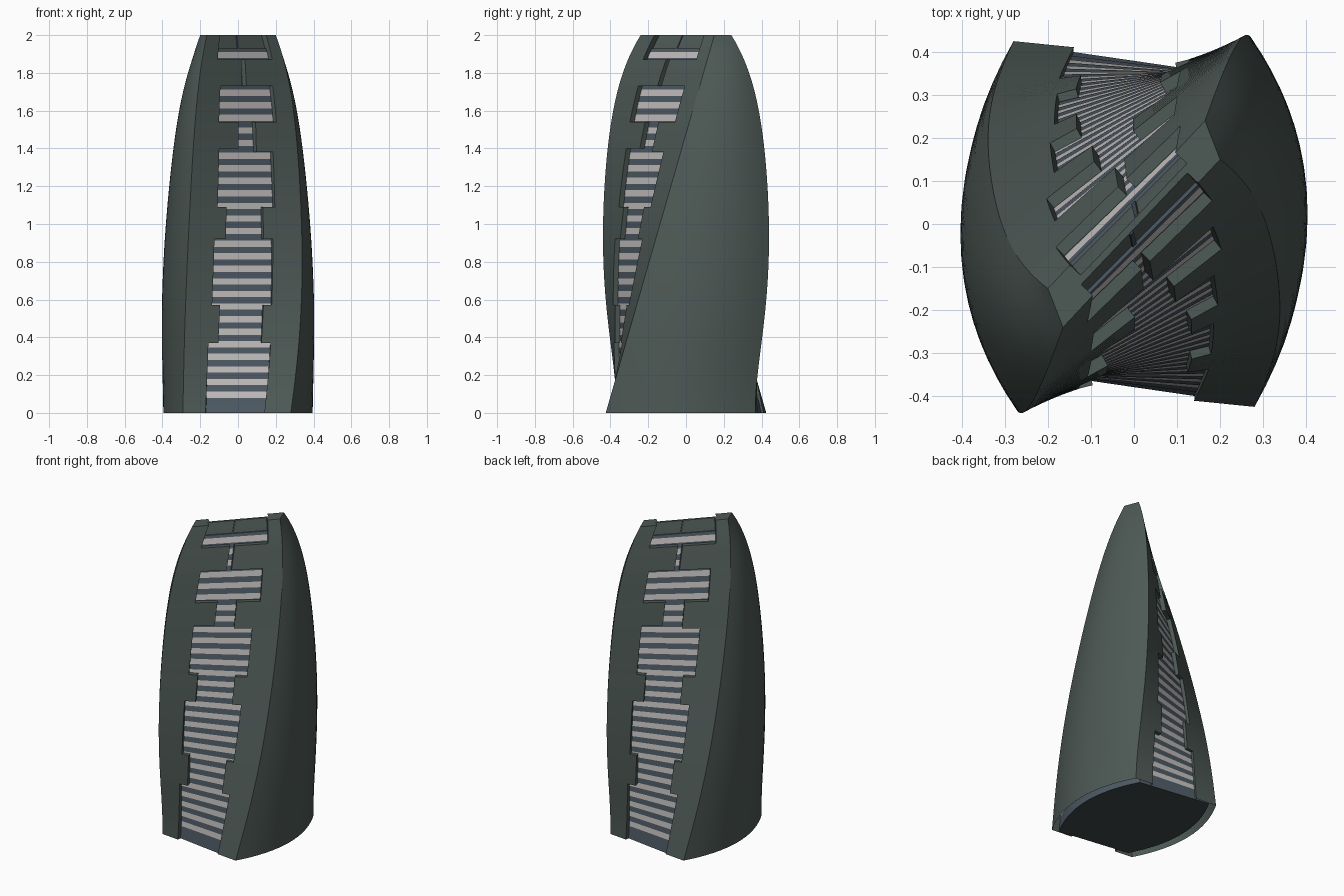
import bpy, bmesh
from mathutils import Vector

if "Cube" in bpy.data.objects:
    bpy.data.objects.remove(bpy.data.objects["Cube"])

H = 2.0
LV = [0, .5, 1, 1.5, 1.8, 2]                        # heights of the control points
BX = [-.292, -.28, -.259, -.23, -.2, -.165]         # front left corner line
BY = [-.367, -.415, -.439, -.402, -.334, -.24]
AX = [.28, .331, .336, .305, .259, .2]              # front right corner line


def material(name, rgb):
    m = bpy.data.materials.new(name)
    m.diffuse_color = (*rgb, 1)
    m.use_nodes = True
    m.node_tree.nodes["Principled BSDF"].inputs["Base Color"].default_value = m.diffuse_color
    return m


GREEN = material("dark_green_cladding", (.075, .10, .092))
LIGHT = material("pale_band", (.54, .52, .51))
SLATE = material("slate_glass", (.075, .10, .125))
DARK = material("dark_base", (.05, .065, .07))


def poly(vals, z):
    r = 0
    for i, p in enumerate(vals):
        for j in range(len(vals)):
            if j != i:
                p *= (z - LV[j]) / (LV[i] - LV[j])
        r += p
    return r


def corners(z):
    a = Vector((poly(AX, z), -.425 + .2875 * z))
    b = Vector((poly(BX, z), poly(BY, z)))
    d = (a - b).normalized()
    return a, b, Vector((-d.y, d.x))


def arc(a, c, z, n=16):
    d = c - a
    out = Vector((d.y, -d.x)) * .138 * (1 - (z / H) ** 16)
    return [a + d * i / n + out * 4 * (i / n) * (1 - i / n) for i in range(n)]


def recess(t, z):
    # core is set slightly askew at the base, parallel at the top
    right = .005 + .021 * min(1, z / 1.5)
    return .03 + (right - .03) * t


def inset(t, z, extra=0):
    a, b, n = corners(z)
    return b.lerp(a, t) + n * (recess(t, z) + extra)


def shell_section(z, tl, tr):
    a, b, n = corners(z)
    half = [b, b.lerp(a, tl), inset(tl, z, .008), inset(tr, z, .008), b.lerp(a, tr)]
    half += arc(a, -b, z)
    return half + [-p for p in half]


def core_section(z):
    l, r = inset(.08, z), inset(.92, z)
    half = [l] + arc(r, -l, z)
    return half + [-p for p in half]


def loft(bm, zs, section, mat=lambda i: 0, bottom=None, top=None):
    rings = [[bm.verts.new((p.x, p.y, z)) for p in section(z)] for z in zs]
    for k in range(len(rings) - 1):
        lo, hi = rings[k], rings[k + 1]
        for i in range(len(lo)):
            j = (i + 1) % len(lo)
            bm.faces.new((lo[i], lo[j], hi[j], hi[i])).material_index = mat(k)
    if bottom is not None:
        bm.faces.new(rings[0][::-1]).material_index = bottom
    if top is not None:
        bm.faces.new(rings[-1]).material_index = top


def finish(bm, name, mats, smooth=True):
    me = bpy.data.meshes.new(name)
    bm.to_mesh(me)
    bm.free()
    ob = bpy.data.objects.new(name, me)
    bpy.context.collection.objects.link(ob)
    for m in mats:
        me.materials.append(m)
    bpy.context.view_layer.objects.active = ob
    ob.select_set(True)
    if smooth:
        bpy.ops.object.shade_smooth_by_angle(angle=.5)
    ob.select_set(False)


# twisted outer cladding with stepped windows: bottom, top, left, right fractions
rows = [(0, .37, .21, .755), (.37, .57, .297, .673), (.57, .92, .23, .745),
        (.92, 1.09, .33, .66), (1.09, 1.38, .25, .765), (1.38, 1.4, .25, .606),
        (1.4, 1.54, .434, .606), (1.54, 1.73, .24, .815),
        (1.73, 1.87, .48, .525), (1.87, H, .19, .86)]
bm = bmesh.new()
for z0, z1, tl, tr in rows:
    n = max(1, round((z1 - z0) / .03))
    loft(bm, [z0 + (z1 - z0) * i / n for i in range(n + 1)],
         lambda z: shell_section(z, tl, tr),
         bottom=None if z0 == 0 else 0, top=0)
# weld outer skin between rows so shading runs through, keeping ledges
bmesh.ops.remove_doubles(bm, verts=bm.verts[:], dist=1e-5)
finish(bm, "tower_cladding", [GREEN])

# banded core seen through the windows; the open underside shows it too
P = .0333
zs = [0, .04] + [.08 + P * k for k in range(56)] + [1.93]
bm = bmesh.new()
loft(bm, zs, core_section, lambda k: 1 if k >= 2 and k % 2 == 0 else 0, bottom=2, top=0)
finish(bm, "banded_core", [SLATE, LIGHT, DARK], smooth=False)

# narrow vertical joint in each top notch
for s, name in ((1, "front_top_joint"), (-1, "back_top_joint")):
    bm = bmesh.new()

    def joint(z):
        pts = [inset(t, z, e) for t, e in ((.495, .004), (.515, .004), (.515, .012), (.495, .012))]
        return [p * s for p in pts]
    loft(bm, [1.92, 1.96, 1.999], joint, bottom=0, top=0)
    finish(bm, name, [DARK], smooth=False)
